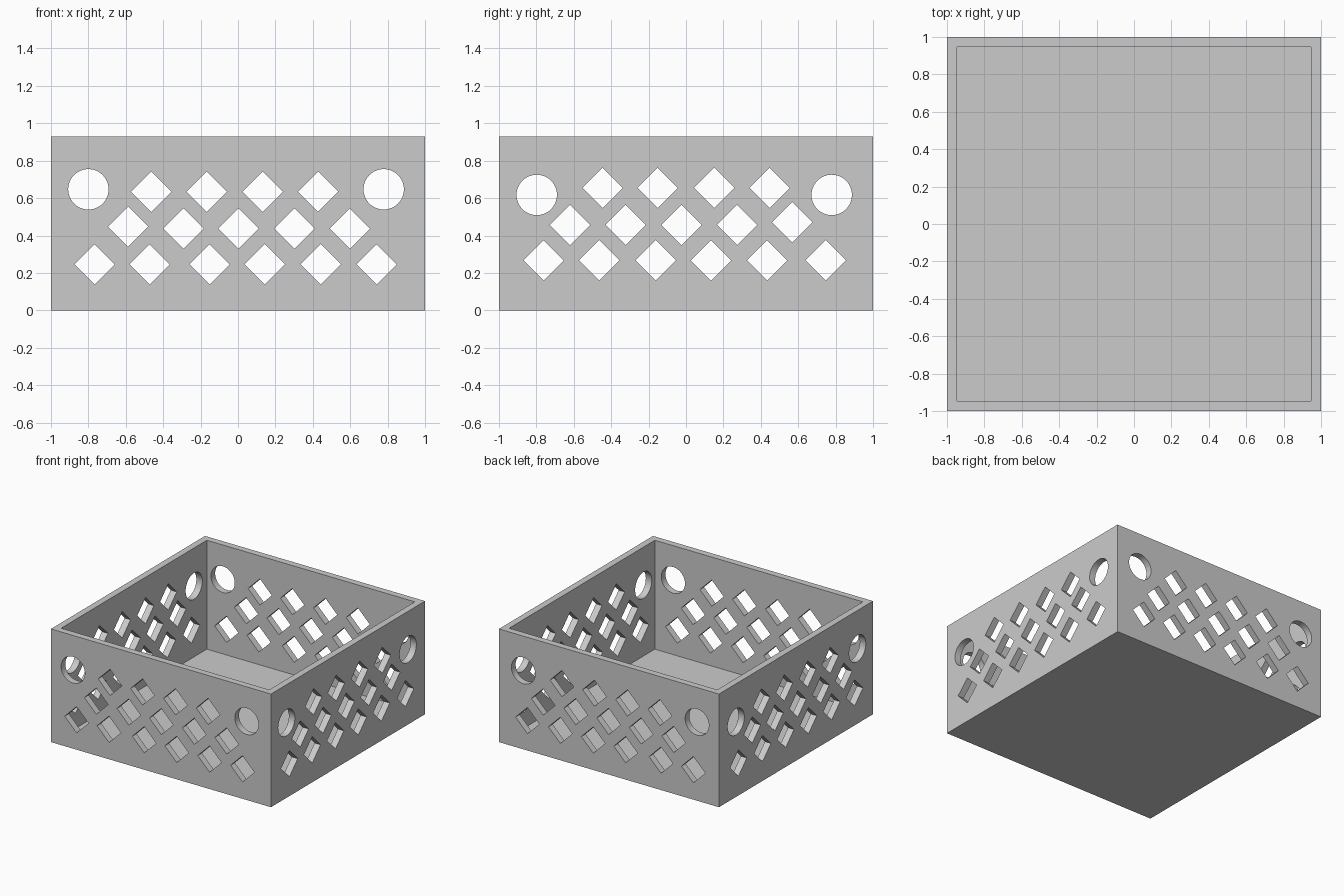
import bpy, bmesh, math
from mathutils import Matrix, Vector

if "Cube" in bpy.data.objects:
    bpy.data.objects.remove(bpy.data.objects["Cube"], do_unlink=True)

HEIGHT, WALL, FLOOR = 0.93, 0.077, 0.035
HOLE_R = 0.108

# One plain grey for the whole crate
grey = bpy.data.materials.new("plain_grey")
grey.use_nodes = True
colour = (0.6, 0.6, 0.6, 1)
grey.diffuse_color = colour
grey.node_tree.nodes["Principled BSDF"].inputs["Base Color"].default_value = colour


def make_object(name, bm):
    bmesh.ops.recalc_face_normals(bm, faces=bm.faces)
    mesh = bpy.data.meshes.new(name)
    bm.to_mesh(mesh)
    bm.free()
    mesh.materials.append(grey)
    obj = bpy.data.objects.new(name, mesh)
    bpy.context.collection.objects.link(obj)
    return obj


def open_box():
    """Solid block whose top is inset and pushed down to the floor."""
    bm = bmesh.new()
    bmesh.ops.create_cube(bm, size=1)
    bmesh.ops.transform(bm, verts=bm.verts,
                        matrix=Matrix.Translation((0, 0, HEIGHT / 2)) @ Matrix.Diagonal((2, 2, HEIGHT, 1)))
    top = max(bm.faces, key=lambda f: f.calc_center_median().z)
    bmesh.ops.inset_region(bm, faces=[top], thickness=WALL)
    well = bmesh.ops.extrude_face_region(bm, geom=[top])["geom"]
    bmesh.ops.delete(bm, geom=[f for f in bm.faces if f == top], context="FACES_ONLY")
    for v in well:
        if isinstance(v, bmesh.types.BMVert):
            v.co.z = FLOOR
    return make_object("crate", bm)


def hole_cutter(name, diamonds, circles, turn):
    """Long square and round bars running through two opposite walls."""
    bm = bmesh.new()
    for points, sides in ((diamonds, 4), (circles, 48)):
        for u, z in points:
            spin = Matrix.Identity(4)
            bar = bmesh.ops.create_cone(bm, cap_ends=True, segments=sides, radius1=HOLE_R,
                                        radius2=HOLE_R, depth=2.4, matrix=spin)["verts"]
            # put a corner of each square bar at the top
            corner = math.atan2(bar[0].co.y, bar[0].co.x)
            bmesh.ops.rotate(bm, verts=bar, matrix=Matrix.Rotation(-corner, 3, "Z"))
            bmesh.ops.rotate(bm, verts=bar, matrix=Matrix.Rotation(math.pi / 2, 3, "X"))
            bmesh.ops.translate(bm, verts=bar, vec=Vector((u, 0, z)))
    bmesh.ops.rotate(bm, verts=bm.verts, matrix=Matrix.Rotation(turn, 3, "Z"))
    cutter = make_object(name, bm)
    cutter.hide_render = True
    return cutter


def row(z, *us):
    return [(u, z) for u in us]


crate = open_box()

# Holes through the front and back walls
front_diamonds = (row(0.634, -0.463, -0.168, 0.132, 0.428)
                  + row(0.447, -0.588) + row(0.437, -0.292, 0.003, 0.302, 0.598)
                  + row(0.246, -0.767, -0.473, -0.152, 0.143, 0.442, 0.741))
front_circles = row(0.647, -0.80, 0.779)

# Holes through the right and left walls
side_diamonds = (row(0.655, -0.446, -0.152, 0.151, 0.447)
                 + row(0.457, -0.62, -0.323, -0.024, 0.273) + row(0.47, 0.568)
                 + row(0.267, -0.761, -0.464, -0.162, 0.134, 0.434, 0.747))
side_circles = row(0.617, -0.798, 0.779)

cutters = [hole_cutter("front_back_hole_cutter", front_diamonds, front_circles, 0),
           hole_cutter("side_hole_cutter", side_diamonds, side_circles, math.pi / 2)]

# Cut the holes, then discard the cutters
bpy.ops.object.select_all(action="DESELECT")
crate.select_set(True)
bpy.context.view_layer.objects.active = crate
for cutter in cutters:
    mod = crate.modifiers.new("holes", "BOOLEAN")
    mod.operation = "DIFFERENCE"
    mod.solver = "EXACT"
    mod.object = cutter
    bpy.ops.object.modifier_apply(modifier=mod.name)
    bpy.data.objects.remove(cutter, do_unlink=True)

bpy.ops.object.shade_smooth_by_angle(angle=math.radians(30))
